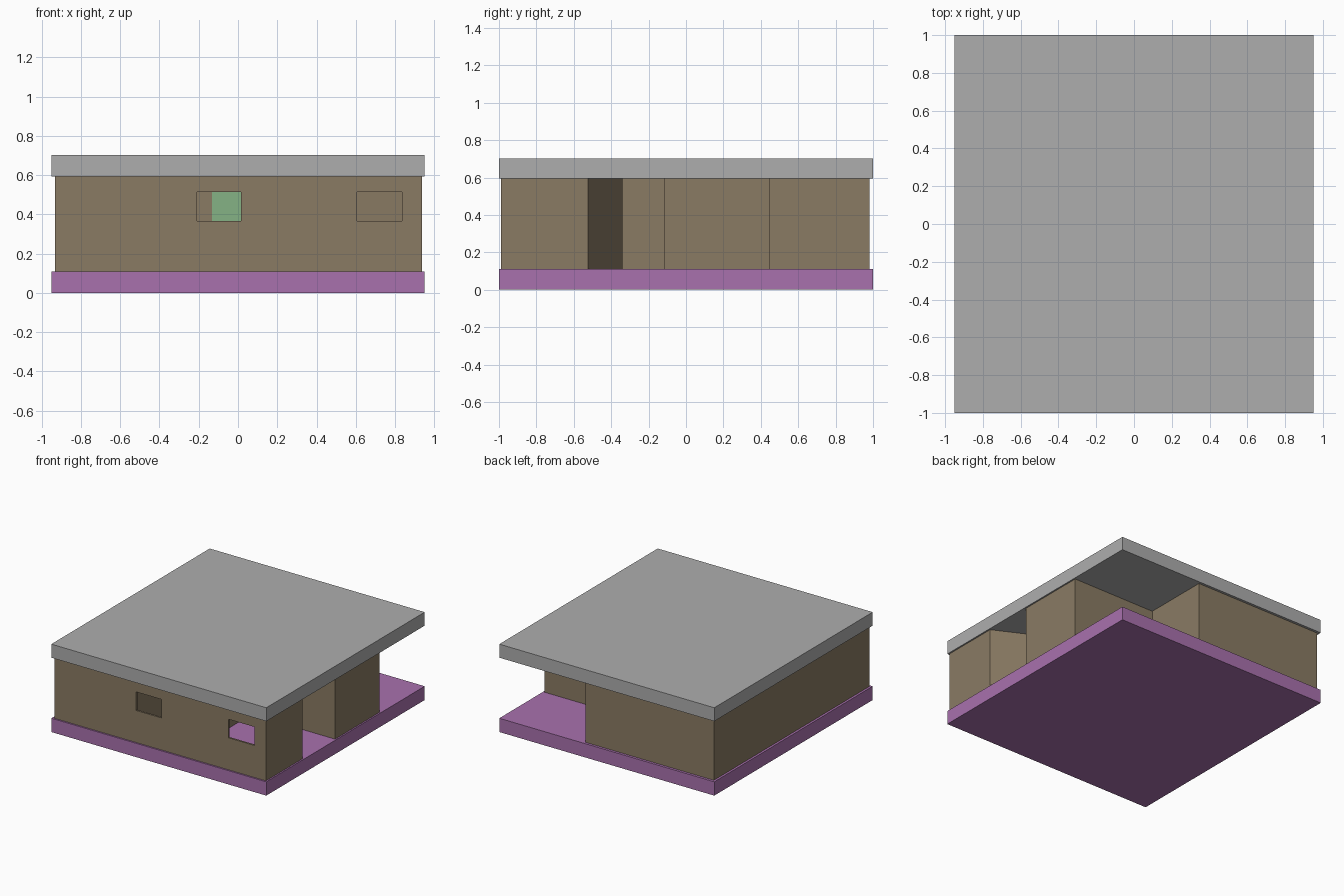
import bpy
import bmesh
from math import atan2, hypot

if "Cube" in bpy.data.objects:
    bpy.data.objects.remove(bpy.data.objects["Cube"])


def material(name, rgb):
    m = bpy.data.materials.new(name)
    m.diffuse_color = (*rgb, 1)
    m.use_nodes = True
    m.node_tree.nodes["Principled BSDF"].inputs["Base Color"].default_value = m.diffuse_color
    return m


brown = material("brown_wall", (0.254, 0.198, 0.127))
purple = material("purple_floor", (0.397, 0.165, 0.423))
green = material("green_door", (0.235, 0.445, 0.235))
grey = material("grey_roof", (0.42, 0.42, 0.42))

Z0, Z1 = 0.11, 0.594   # wall bottom and top
T = 0.015              # wall thickness


def box(name, x0, x1, y0, y1, z0, z1, mat):
    bpy.ops.mesh.primitive_cube_add(size=1, location=((x0 + x1) / 2, (y0 + y1) / 2, (z0 + z1) / 2))
    ob = bpy.context.object
    ob.name = name
    ob.scale = (x1 - x0, y1 - y0, z1 - z0)
    bpy.ops.object.transform_apply(location=False, rotation=False, scale=True)
    ob.data.materials.append(mat)
    return ob


def extrude_outline(name, pts, z0, z1, mat):
    """Solid prism from a plan outline."""
    bm = bmesh.new()
    face = bm.faces.new([bm.verts.new((x, y, z0)) for x, y in pts])
    ext = bmesh.ops.extrude_face_region(bm, geom=[face])
    bmesh.ops.translate(bm, vec=(0, 0, z1 - z0),
                        verts=[g for g in ext["geom"] if isinstance(g, bmesh.types.BMVert)])
    bmesh.ops.recalc_face_normals(bm, faces=bm.faces)
    me = bpy.data.meshes.new(name)
    bm.to_mesh(me)
    bm.free()
    ob = bpy.data.objects.new(name, me)
    bpy.context.collection.objects.link(ob)
    me.materials.append(mat)
    return ob


# Floor and roof slabs
box("floor_slab", -0.95, 0.95, -1, 1, 0, 0.11, purple)
box("roof_slab", -0.95, 0.95, -1, 1, Z1, 0.702, grey)

# Outer wall: one ribbon from the entrance jamb round to the other jamb,
# stepping in at the back right for the open porch
L, R, F, B = -0.932, 0.938, -0.988, 0.98    # outer faces
PX, PY = 0.2, 0.447                         # porch corner
J0, J1 = -0.525, -0.115                     # entrance jambs
outer = [(R, J0), (R, F), (L, F), (L, B), (PX, B), (PX, PY), (R, PY), (R, J1)]
inner = [(R - T, J0), (R - T, F + T), (L + T, F + T), (L + T, B - T),
         (PX - T, B - T), (PX - T, PY - T), (R - T, PY - T), (R - T, J1)]
walls = extrude_outline("outer_wall", outer + inner[::-1], Z0, Z1, brown)

# Front window openings
for i, (x0, x1) in enumerate([(-0.208, 0.016), (0.606, 0.836)]):
    cutter = box(f"window_cutter_{i + 1}", x0, x1, -1.05, -0.9, 0.366, 0.514, brown)
    mod = walls.modifiers.new("window_opening", "BOOLEAN")
    mod.operation = "DIFFERENCE"
    mod.solver = "EXACT"
    mod.object = cutter
    bpy.context.view_layer.objects.active = walls
    bpy.ops.object.modifier_apply(modifier=mod.name)
    bpy.data.objects.remove(cutter)

# Interior partitions
box("hall_side_partition", PX - T, PX, F + T, J1, Z0, Z1, brown)
box("hall_back_partition", PX - T, R - T, J1, J1 + T, Z0, Z1, brown)
box("small_room_partition", -0.23 - T, -0.23, F + T, -0.3, Z0, Z1, brown)
box("small_room_back_wall", -0.23, -0.132, -0.3 - T, -0.3, Z0, Z1, brown)

# Entrance door standing open, and the closed inner door
hx, hy, ex, ey = R, J0, 0.57, -0.34
door = box("entrance_door", 0, hypot(ex - hx, ey - hy), 0, 0.012, Z0, Z1, brown)
door.location = ((hx + ex) / 2 - 0.003, (hy + ey) / 2 - 0.005, (Z0 + Z1) / 2)
door.rotation_euler[2] = atan2(ey - hy, ex - hx)
box("inner_door", -0.132, PX - T, -0.3 - T / 2, -0.3, Z0, Z1, green)
